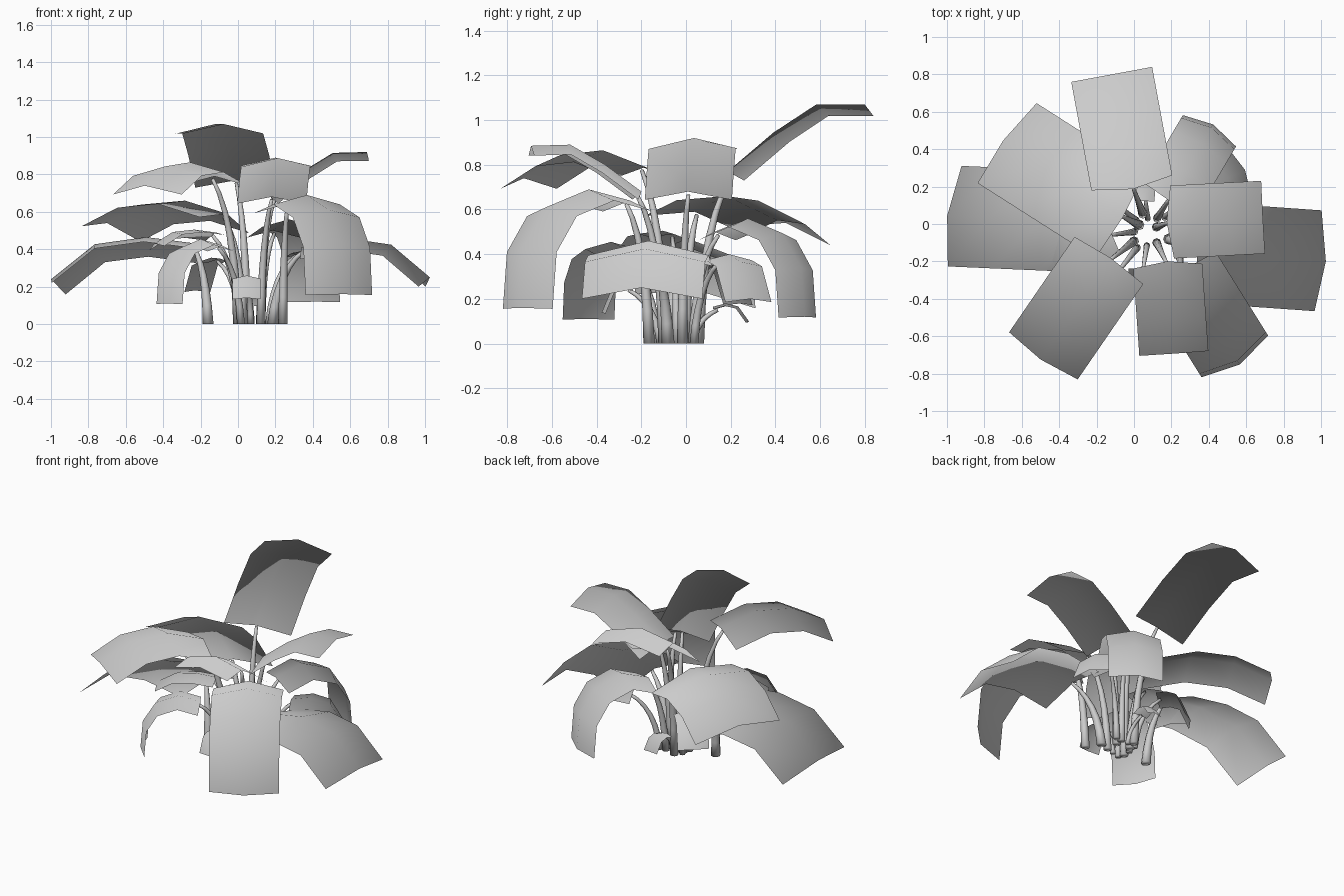
import bpy, math
from mathutils import Vector

if "Cube" in bpy.data.objects:
    bpy.data.objects.remove(bpy.data.objects["Cube"])

# fraction along the leaf, for each bending habit
FRACTIONS = {"rise": (0, .33, .64, .99), "arch": (0, .35, .7, 1), "droop": (0, .37, .75, .96, 1)}


def mesh_object(name, verts, faces):
    me = bpy.data.meshes.new(name)
    me.from_pydata([tuple(v) for v in verts], [], faces)
    me.update()
    me.polygons.foreach_set("use_smooth", [True] * len(me.polygons))
    ob = bpy.data.objects.new(name, me)
    bpy.context.collection.objects.link(ob)
    return ob


def midrib_heights(habit, z0, peak, z1):
    fall = peak - z1
    if habit == "rise":
        return z0, z0 + .58 * (peak - z0), peak, z1
    if habit == "arch":
        return z0, peak, peak - .17 * fall, z1
    return z0, peak, peak - .15 * fall, peak - .5 * fall, z1


def leaf(name, base, d, length, width, habit, heights, roll):
    """Bent sheet, one strip each side of a raised midrib."""
    left = Vector((-d.y, d.x, 0))
    mid = [base + d * length * f + Vector((0, 0, z))
           for f, z in zip(FRACTIONS[habit], heights)]
    verts, faces = [], []
    for i, p in enumerate(mid):
        tan = (mid[min(i + 1, len(mid) - 1)] - mid[max(i - 1, 0)]).normalized()
        nrm = tan.cross(left)
        for s in (-1, 0, 1):
            verts.append(p + left * s * width / 2 + nrm * (roll * s / 2 - .12 * width * abs(s)))
    for i in range(len(mid) - 1):
        for a in (i * 3, i * 3 + 1):
            faces.append((a, a + 3, a + 4, a + 1))
    ob = mesh_object(name + "_leaf", verts, faces)
    # foliage shading: normals radiate from the root of the plant
    ob.data.normals_split_custom_set_from_vertices([tuple(v.normalized()) for v in verts])


def stem(name, foot, end, r0, n=6, k=8):
    """Tapered tube rising from the ground and bending out to the leaf."""
    ctrl = foot.lerp(end, .15)
    ctrl.z = end.z * .74
    verts, faces = [], []
    for i in range(n + 1):
        u = i / n
        p = foot * (1 - u) ** 2 + ctrl * 2 * u * (1 - u) + end * u * u
        tan = ((ctrl - foot) * (1 - u) + (end - ctrl) * u).normalized()
        if i == 0:
            tan = Vector((0, 0, 1))
        ax = tan.cross(Vector((0, 1, 0))).normalized()
        ay = tan.cross(ax)
        r = r0 + (.009 - r0) * u
        for j in range(k):
            a = 2 * math.pi * j / k
            verts.append(p + ax * r * math.cos(a) + ay * r * math.sin(a))
    for i in range(n):
        for j in range(k):
            a, b = i * k + j, i * k + (j + 1) % k
            faces.append((a, b, b + k, a + k))
    faces += [tuple(range(k))[::-1], tuple(range(n * k, n * k + k))]
    mesh_object(name + "_stem", verts, faces)


def frond(name, habit, angle, reach, length, width, z0, peak, z1, twist=0, roll=0, foot=None):
    """Leaf whose tip lies at a polar position, plus the stem that carries it."""
    a, t = math.radians(angle), math.radians(angle + twist)
    d = Vector((math.cos(t), math.sin(t), 0))
    base = Vector((math.cos(a), math.sin(a), 0)) * reach - d * length
    leaf(name, base, d, length, width, habit, midrib_heights(habit, z0, peak, z1), roll)
    ground = Vector((*foot, 0)) if foot else base * .4 + Vector((.05, -.02, 0))
    stem(name, ground, base + d * .02 + Vector((0, 0, z0 - .015)), .013 + .03 * width)


# upper rising fronds
frond("back_tall", "rise", 98.5, .815, .63, .44, .77, 1.07, 1.07, twist=2)
frond("right_high", "rise", 3, .695, .52, .39, .68, .915, .92)
frond("front_high", "rise", -73, .73, .50, .37, .68, .89, .885, twist=-13)

# wide arching fronds
frond("front_left", "arch", 235.5, .88, .66, .445, .79, .865, .74)
frond("back_left", "arch", 147.5, .83, .76, .53, .59, .66, .54, roll=.09)
frond("left_low", "arch", 177.5, 1.0, .78, .54, .43, .465, .24, roll=.08, foot=(-.16, -.08))
frond("right_low", "arch", -11, 1.045, .69, .54, .41, .46, .25, twist=7)

# drooping fronds
frond("front_right_droop", "droop", -53, .94, .59, .42, .64, .69, .16, twist=-5, foot=(.24, -.165))
frond("back_right_droop", "droop", 51.5, .68, .47, .33, .50, .56, .12, twist=8)
frond("front_left_droop", "droop", 229, .60, .36, .27, .42, .455, .11, twist=-18)

# small inner fronds
frond("right_small", "arch", 26, .66, .34, .23, .38, .40, .20)
frond("left_small", "arch", 204, .49, .36, .24, .49, .505, .43, roll=.03)
frond("back_left_small", "arch", 133, .34, .20, .19, .35, .355, .18)
frond("front_tiny", "arch", -83, .38, .14, .15, .255, .26, .14, twist=-7)
frond("back_tiny", "arch", 76, .29, .16, .10, .165, .18, .10, twist=10)
